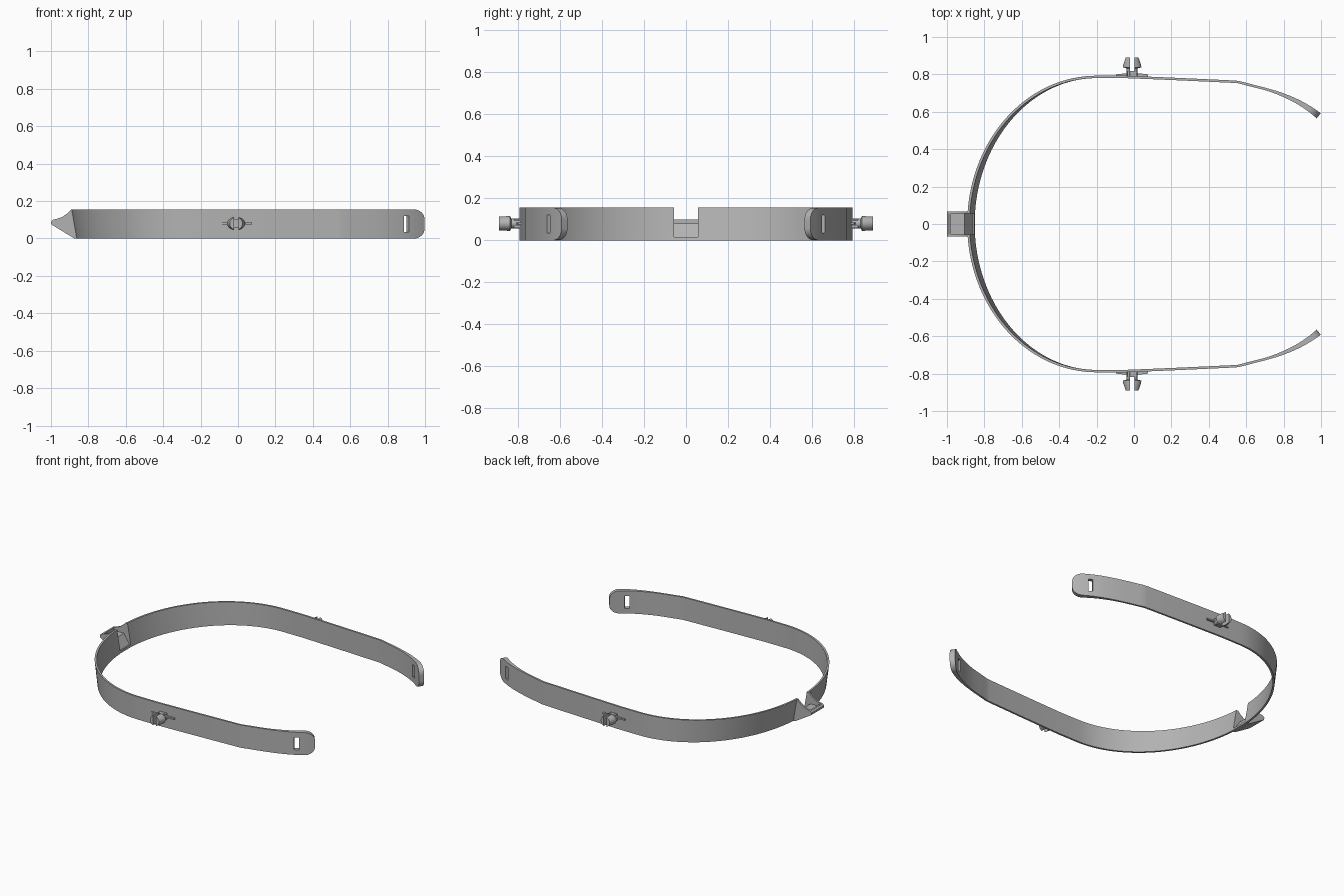
import bpy, bmesh, math
from mathutils import Vector

cube = bpy.data.objects.get("Cube")
if cube:
    bpy.data.objects.remove(cube, do_unlink=True)

GREY = bpy.data.materials.new("plain grey")
GREY.use_nodes = True
GREY.diffuse_color = (0.45, 0.45, 0.45, 1)
GREY.node_tree.nodes["Principled BSDF"].inputs["Base Color"].default_value = (0.45, 0.45, 0.45, 1)

H = 0.155    # band height
MID = H / 2


def finish(name, bm, smooth=True):
    bmesh.ops.recalc_face_normals(bm, faces=bm.faces)
    mesh = bpy.data.meshes.new(name)
    bm.to_mesh(mesh)
    bm.free()
    mesh.materials.append(GREY)
    obj = bpy.data.objects.new(name, mesh)
    bpy.context.collection.objects.link(obj)
    if smooth:
        bpy.ops.object.select_all(action='DESELECT')
        obj.select_set(True)
        bpy.context.view_layer.objects.active = obj
        bpy.ops.object.shade_smooth_by_angle(angle=math.radians(30))
    return obj


def loft(bm, rings):
    """Skin closed rings of equal length and cap both ends."""
    rows = [[bm.verts.new(p) for p in ring] for ring in rings]
    n = len(rows[0])
    for a, b in zip(rows, rows[1:]):
        for i in range(n):
            j = (i + 1) % n
            bm.faces.new((a[i], a[j], b[j], b[i]))
    bm.faces.new(rows[0])
    bm.faces.new(rows[-1])


def prism_y(name, profile, y0, y1):
    bm = bmesh.new()
    loft(bm, [[(x, y, z) for x, z in profile] for y in (y0, y1)])
    return finish(name, bm)


# --- Band: outer outline of the +y half, from the back notch to the tip
NOTCH, SLOT = 0.057, (0.888, 0.914)
half = []
first = math.asin(NOTCH / 0.793)
for i in range(33):
    a = first + (math.pi / 2 - first) * i / 32
    half.append(Vector((-0.2 - 0.692 * math.cos(a), 0.793 * math.sin(a))))
half += [Vector(p) for p in ((-0.05, 0.793), (0.15, 0.785), (0.35, 0.776), (0.54, 0.767))]
bend = [Vector(p) for p in ((0.56, 0.765), (0.75, 0.715), (0.88, 0.665), (0.998, 0.592))]
stops = sorted([0.56 + 0.04 * i for i in range(10)] + list(SLOT)
               + [0.998 - 0.055 * (1 - math.sin(math.pi / 2 * i / 8)) for i in range(9)])


def bend_y(x):
    # cubic through the four bend points
    total = 0
    for p in bend:
        w = 1
        for q in bend:
            if q is not p:
                w *= (x - q.x) / (p.x - q.x)
        total += w * p.y
    return total


half += [Vector((x, bend_y(x))) for x in stops]
path = [Vector((p.x, -p.y)) for p in reversed(half)] + half
levels = (0, 0.015, 0.035, 0.12, H)

bm = bmesh.new()
outer, inner = [], []
for i, p in enumerate(path):
    t = (path[min(i + 1, len(path) - 1)] - path[max(i - 1, 0)]).normalized()
    n = Vector((-t.y, t.x))                      # points outward
    thick = 0.013 + 0.022 * max(0, (p.x - 0.7) / 0.3) ** 1.3
    lean = 0.027 * max(0, -n.x) ** 2             # back leans in at its foot
    d = max(0, p.x - 0.943)
    cut = 0.055 - math.sqrt(max(0, 0.055 ** 2 - d * d))
    squash = 1 - cut / MID                       # rounded tip corners
    col_o, col_i = [], []
    for z in levels:
        o = p - n * lean * (1 - z / H)
        zz = MID + (z - MID) * squash
        q = o - n * thick
        col_o.append(bm.verts.new((o.x, o.y, zz)))
        col_i.append(bm.verts.new((q.x, q.y, zz)))
    outer.append(col_o)
    inner.append(col_i)

cells = set()
for i in range(len(path) - 1):
    a, b = path[i], path[i + 1]
    x_mid = (a.x + b.x) / 2
    for k in range(len(levels) - 1):
        in_notch = abs(a.y + b.y) < 0.01 and k > 0
        in_slot = SLOT[0] < x_mid < SLOT[1] and k == 2
        if not (in_notch or in_slot):
            cells.add((i, k))
for i, k in cells:
    corners = ((i, k), (i + 1, k), (i + 1, k + 1), (i, k + 1))
    bm.faces.new([outer[a][b] for a, b in corners])
    bm.faces.new([inner[a][b] for a, b in reversed(corners)])
    # close every side that has no neighbouring cell
    for s, step in enumerate(((0, -1), (1, 0), (0, 1), (-1, 0))):
        if (i + step[0], k + step[1]) not in cells:
            (a, b), (c, e) = corners[s], corners[(s + 1) % 4]
            bm.faces.new((outer[a][b], inner[a][b], inner[c][e], outer[c][e]))
bmesh.ops.delete(bm, geom=[v for v in bm.verts if not v.link_faces], context='VERTS')
finish("head_band", bm)

# --- Back spout: sloped floor with a lip, and two curved cheeks
floor = [(-0.852, 0), (-0.875, 0), (-0.998, 0.075), (-1, 0.09), (-0.99, 0.1),
         (-0.978, 0.1), (-0.978, 0.08), (-0.905, 0.08), (-0.862, 0.015)]
prism_y("spout_floor", floor, -0.057, 0.057)
cheek = [(-0.852, 0), (-0.875, 0), (-0.998, 0.075), (-1, 0.09), (-0.99, 0.1),
         (-0.965, 0.106), (-0.94, 0.115), (-0.915, 0.132), (-0.892, H), (-0.877, H)]
for side, s in (("left", 1), ("right", -1)):
    prism_y("spout_cheek_" + side, cheek, s * 0.056, s * 0.068)

# --- Side clips: split barbed plug, root block and thin fin
CX, CZ = -0.01, 0.08
for side, s in (("left", 1), ("right", -1)):
    for name, d in (("front", 1), ("rear", -1)):
        bm = bmesh.new()
        rings = []
        for y, rx, rz in ((0.785, 0.03, 0.024), (0.832, 0.03, 0.024), (0.838, 0.049, 0.036),
                          (0.85, 0.048, 0.036), (0.89, 0.034, 0.034)):
            ring = []
            for i in range(13):
                a = math.radians(-75 + 150 * i / 12)
                ring.append((CX + d * max(0.012, rx * math.cos(a)), s * y, CZ + rz * math.sin(a)))
            rings.append(ring)
        loft(bm, rings)
        finish("clip_prong_" + name + "_" + side, bm)

    bm = bmesh.new()
    bmesh.ops.create_cube(bm, size=1)
    for v in bm.verts:
        v.co = (CX + v.co.x * 0.05, s * (0.8 + v.co.y * 0.036), CZ + v.co.z * 0.044)
    finish("clip_root_" + side, bm, False)

    bm = bmesh.new()
    fin = ((-0.085, 0.78), (-0.085, 0.8), (-0.03, 0.806), (0.03, 0.806), (0.085, 0.8), (0.085, 0.78))
    loft(bm, [[(CX + x, s * y, z) for x, y in fin] for z in (CZ - 0.005, CZ + 0.005)])
    finish("clip_fin_" + side, bm, False)
